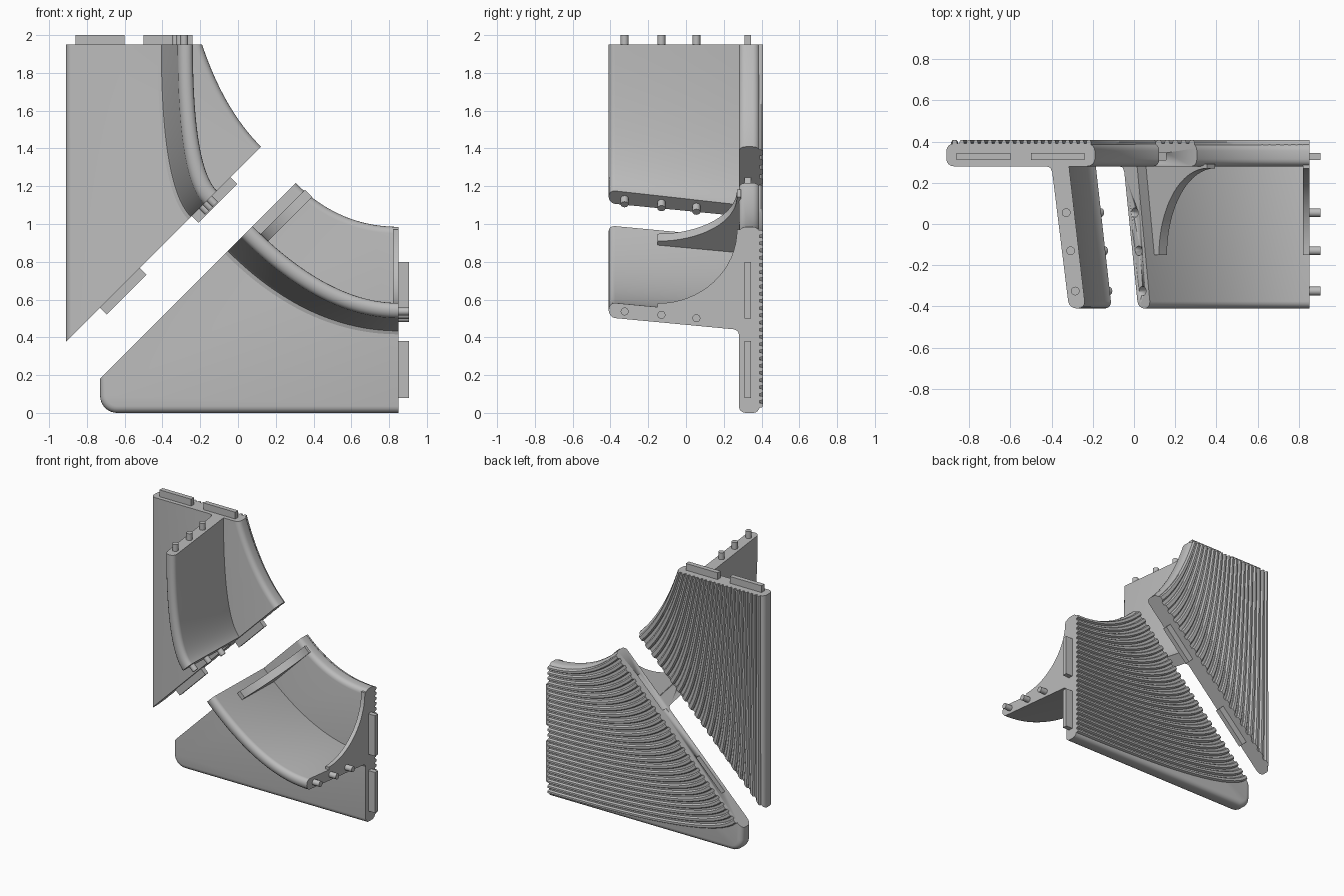
import bpy, bmesh, math
from mathutils import Vector as V

cube = bpy.data.objects.get("Cube")
if cube:
    bpy.data.objects.remove(cube)

grey = bpy.data.materials.new("plain grey")
grey.use_nodes = True
grey.diffuse_color = (0.5, 0.5, 0.5, 1)
grey.node_tree.nodes["Principled BSDF"].inputs["Base Color"].default_value = (0.5, 0.5, 0.5, 1)

FRONT, BACK, REACH = 0.28, 0.39, 0.69      # plate faces and shelf depth
DIAG = V((1, 1)).normalized()              # along the slanted joint
IN = V((1, -1)).normalized()               # across the joint, toward the lower piece


def finish(name, bm, angle=35):
    bmesh.ops.recalc_face_normals(bm, faces=bm.faces)
    mesh = bpy.data.meshes.new(name)
    bm.to_mesh(mesh)
    bm.free()
    mesh.materials.append(grey)
    ob = bpy.data.objects.new(name, mesh)
    bpy.context.collection.objects.link(ob)
    bpy.ops.object.select_all(action='DESELECT')
    ob.select_set(True)
    bpy.context.view_layer.objects.active = ob
    bpy.ops.object.shade_smooth_by_angle(angle=math.radians(angle))
    return ob


def bez(c, t):
    return c[0] * (1 - t) ** 2 + c[1] * 2 * t * (1 - t) + c[2] * t * t


def mix(a, b, f):
    return [p.lerp(q, f) if 0 <= f <= 1 else p + (q - p) * f for p, q in zip(a, b)]


def arc(*pts):
    return [V(p) for p in pts]


def lower_arc(a, b):
    return arc(a, (b[0] + b[1] - a[1], a[1]), b)


def upper_arc(a, b):
    return arc(a, (a[0], b[1] + b[0] - a[0]), b)


def loft(bm, rails, steps):
    """Skin a closed section whose corners run along (curve, y) rails."""
    rings = []
    for i in range(steps + 1):
        pts = [(bez(c, i / steps), y) for c, y in rails]
        rings.append([bm.verts.new((p.x, y, p.y)) for p, y in pts])
    n = len(rails)
    for r, s in zip(rings, rings[1:]):
        for k in range(n):
            bm.faces.new((r[k], r[(k + 1) % n], s[(k + 1) % n], s[k]))
    bm.faces.new(rings[0])
    bm.faces.new(rings[-1])


def extrude(bm, pts, vec):
    face = bm.faces.new([bm.verts.new(p) for p in pts])
    out = bmesh.ops.extrude_face_region(bm, geom=[face])["geom"]
    bmesh.ops.translate(bm, vec=vec, verts=[v for v in out if isinstance(v, bmesh.types.BMVert)])


def solid(name, pts, vec):
    bm = bmesh.new()
    extrude(bm, pts, vec)
    return finish(name, bm)


def plate(name, outline, is_joint):
    """Flat plate with rounded rims, square along its joint edges."""
    bm = bmesh.new()
    extrude(bm, [(p[0], FRONT, p[1]) for p in outline], (0, BACK - FRONT, 0))
    bmesh.ops.recalc_face_normals(bm, faces=bm.faces)
    rim = [e for e in bm.edges if abs(e.verts[0].co.y - e.verts[1].co.y) < 0.01
           and not is_joint((e.verts[0].co + e.verts[1].co) / 2)]
    bmesh.ops.bevel(bm, geom=rim, offset=0.035, segments=4, profile=0.5, affect='EDGES')
    return finish(name, bm)


def shelf(name, root_out, root_in, front_out, front_in):
    """Curved tapering shelf with a rounded lip and a small root fillet."""
    section = [(-0.3, -0.04), (-0.3, 0), (-0.08, 0.01), (0, 0.04)]
    for k in range(9):
        a = math.pi * k / 8
        section.append((0.5 - 0.5 * math.cos(a), 0.95 + 0.05 * math.sin(a)))
    section += [(1, 0.03), (1, -0.04)]
    rails = [(mix(mix(root_out, front_out, v), mix(root_in, front_in, v), u), FRONT - REACH * v)
             for u, v in section]
    bm = bmesh.new()
    loft(bm, rails, 28)
    return finish(name, bm)


def ribs(name, first, last, count):
    """Row of narrow raised ribs blended between two curves."""
    bm = bmesh.new()
    for i in range(count):
        rails = [(mix(first, last, (i + w) / (count - 1)), y) for w, y in
                 [(-0.34, BACK - 0.01), (-0.32, BACK + 0.008), (-0.18, BACK + 0.017),
                  (0.18, BACK + 0.017), (0.32, BACK + 0.008), (0.34, BACK - 0.01)]]
        loft(bm, rails, 16)
    return finish(name, bm)


def tab(name, a, b, out):
    a, b, out = V(a), V(b), V(out)
    return solid(name, [(p.x, 0.31, p.y) for p in (a - out, b - out, b + out, a + out)], (0, 0.035, 0))


def pin(name, x, y, z, out, radius=0.021):
    d = V((out[0], 0, out[1]))
    bm = bmesh.new()
    bmesh.ops.create_cone(bm, cap_ends=True, segments=20, radius1=radius, radius2=radius,
                          depth=d.length * 2)
    bmesh.ops.rotate(bm, verts=bm.verts, matrix=V((0, 0, 1)).rotation_difference(d).to_matrix())
    bmesh.ops.translate(bm, verts=bm.verts, vec=(x, y, z))
    return finish(name, bm)


def cut(target, cutter):
    mod = target.modifiers.new("socket", 'BOOLEAN')
    mod.operation, mod.solver, mod.object = 'DIFFERENCE', 'EXACT', cutter
    bpy.ops.object.select_all(action='DESELECT')
    bpy.context.view_layer.objects.active = target
    target.select_set(True)
    bpy.ops.object.modifier_apply(modifier=mod.name)
    bpy.data.objects.remove(cutter)


def on_low(x):
    return (x, x + 0.912)


def on_up(x):
    return (x, x + 1.287)


# Lower plate with its ribbed back
corner = [(-0.64 - 0.09 * math.sin(a), 0.09 - 0.09 * math.cos(a))
          for a in [math.pi / 2 * k / 8 for k in range(9)]]
top = lower_arc((0.85, 0.985), on_low(0.305))
outline = [tuple(bez(top, k / 20)) for k in range(21)] + [on_low(-0.73)] + corner[::-1] + [(0.85, 0)]
lower_plate = plate("lower_plate", outline,
                    lambda m: m.x > 0.849 or abs(m.z - m.x - 0.912) < 0.002)
ribs("lower_back_ribs", lower_arc((0.85, 0.955), on_low(0.28)),
     lower_arc((0.85, 0.04), on_low(-0.68)), 25)

# Upper plate with its ribbed back
side = arc((-0.19, 1.95), (-0.075, 1.605), on_up(0.122))
outline = [tuple(bez(side, k / 20)) for k in range(21)] + [on_up(-0.91), (-0.91, 1.95)]
plate("upper_plate", outline, lambda m: m.z > 1.949 or abs(m.z - m.x - 1.287) < 0.002)
ribs("upper_back_ribs", arc((-0.22, 1.95), (-0.105, 1.575), on_up(0.09)),
     arc((-0.87, 1.95), (-0.87, 0.6), on_up(-0.87)), 20)

# Curved shelves
lower_shelf = shelf("lower_shelf",
                    lower_arc((0.85, 0.44), on_low(-0.05)), lower_arc((0.85, 0.52), on_low(0.015)),
                    lower_arc((0.85, 0.505), on_low(0.02)), lower_arc((0.85, 0.585), on_low(0.08)))
shelf("upper_shelf",
      upper_arc((-0.40, 1.95), on_up(-0.245)), upper_arc((-0.315, 1.95), on_up(-0.185)),
      upper_arc((-0.315, 1.95), on_up(-0.177)), upper_arc((-0.235, 1.95), on_up(-0.108)))

# Gussets bracing the lower shelf
sweep = [math.pi / 2 * k / 16 for k in range(17)]
pts = [(0.85, -0.15 + 0.42 * math.sin(a), 0.97 - 0.39 * math.cos(a)) for a in sweep]
solid("end_gusset", pts + [(0.85, 0.29, 0.97), (0.85, 0.29, 0.48), (0.85, -0.15, 0.53)], (-0.03, 0, 0))
base = V(on_low(0.015)) + IN * 0.06
prof = [(0.42 - 0.33 * math.cos(a), -0.15 + 0.42 * math.sin(a)) for a in sweep]
prof += [(0.42, 0.29), (-0.03, 0.29), (0.02, -0.15)]
pts = [(base.x + DIAG.x * s, y, base.y + DIAG.y * s) for s, y in prof]
solid("joint_gusset", pts, (IN.x * 0.055, 0, IN.y * 0.055))

# Tabs on the outer ends and the slanted joint, with matching slots
for i, (a, b) in enumerate([(-0.86, -0.60), (-0.50, -0.24)]):
    tab(f"top_tab_{i}", (a, 1.95), (b, 1.95), (0, 0.05))
for i, (a, b) in enumerate([(0.08, 0.38), (0.50, 0.80)]):
    tab(f"side_tab_{i}", (0.85, a), (0.85, b), (0.055, 0))
for i, (a, b) in enumerate([(-0.73, -0.52), (-0.245, -0.04)]):
    tab(f"joint_tab_{i}", on_up(a), on_up(b), IN * 0.05)
    cut(lower_plate, tab("slot_cutter", on_low(a + 0.195), on_low(b + 0.195), IN * 0.05))

# Round pins on the shelf ends, with matching sockets
for i, y in enumerate((-0.325, -0.13, 0.055)):
    f = (FRONT - y) / REACH
    pin(f"top_pin_{i}", -0.355 + 0.08 * f, y, 1.95, (0, 0.05))
    pin(f"side_pin_{i}", 0.85, y, 0.48 + 0.065 * f, (0.055, 0))
    x, z = on_up(-0.215 + 0.072 * f)
    pin(f"joint_pin_{i}", x, y, z, IN * 0.045)
    x, z = on_low(-0.018 + 0.068 * f)
    cut(lower_shelf, pin("socket_cutter", x, y, z, IN * 0.045, 0.023))
